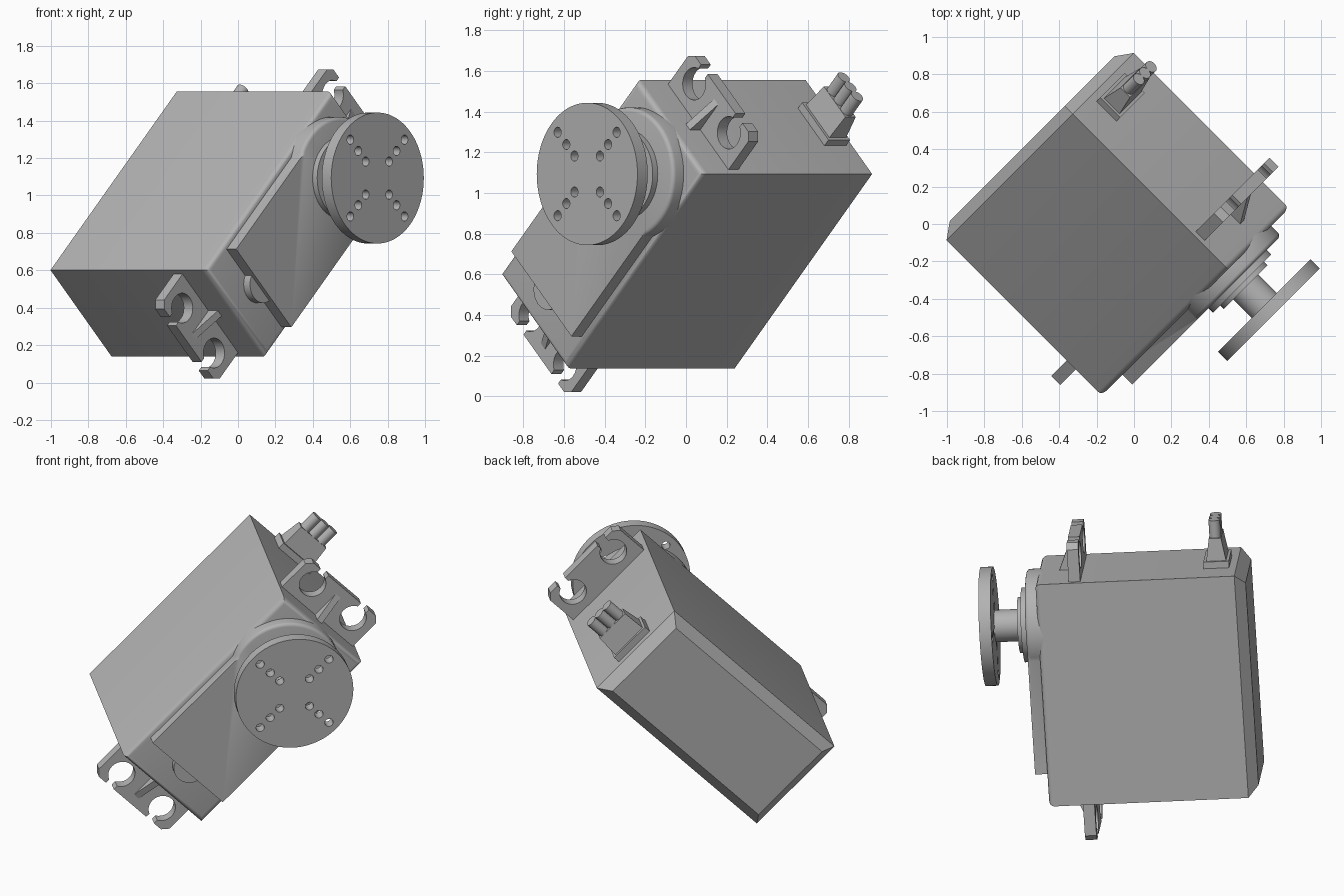
import bpy, bmesh
from math import pi, sin, cos, asin, acos, radians, sqrt
from mathutils import Matrix, Vector

cube = bpy.data.objects.get("Cube")
if cube:
    bpy.data.objects.remove(cube, do_unlink=True)

# One grey plastic for everything
grey = bpy.data.materials.new("grey_plastic")
grey.use_nodes = True
COLOUR = (0.45, 0.45, 0.45, 1)
grey.diffuse_color = COLOUR
grey.node_tree.nodes["Principled BSDF"].inputs["Base Color"].default_value = COLOUR

# Local frame: X along the case, Y across it, Z along the output shaft
R = sqrt(0.5)
LONG, ACROSS, SHAFT = Vector((0.5, 0.5, R)), Vector((-0.5, -0.5, R)), Vector((R, -R, 0))
TILT = Matrix((LONG, ACROSS, SHAFT)).transposed().to_4x4()
MID_Y = 0.643                     # centre line of the case
LOW, HIGH = -0.12, 1.23           # ends of the case
AXIS = 0.903                      # shaft position along the case
HALF = 0.327
FRONT, BACK = 0.527, -0.707


def finish(name, bm, smooth=True):
    """Turn a locally built bmesh into a tilted, shaded object."""
    bmesh.ops.recalc_face_normals(bm, faces=bm.faces)
    mesh = bpy.data.meshes.new(name)
    bm.to_mesh(mesh)
    bm.free()
    mesh.transform(TILT)
    mesh.materials.append(grey)
    ob = bpy.data.objects.new(name, mesh)
    bpy.context.collection.objects.link(ob)
    if smooth:
        shade(ob)
    return ob


def shade(ob):
    bpy.ops.object.select_all(action='DESELECT')
    ob.select_set(True)
    bpy.context.view_layer.objects.active = ob
    bpy.ops.object.shade_smooth_by_angle(angle=radians(35))


def prism(points, z0, z1):
    """Extrude an (x, y) outline from z0 to z1."""
    bm = bmesh.new()
    face = bm.faces.new([bm.verts.new((x, y, z0)) for x, y in points])
    top = bmesh.ops.extrude_face_region(bm, geom=[face])["geom"]
    for v in top:
        if isinstance(v, bmesh.types.BMVert):
            v.co.z = z1
    return bm


def box(bm, lo, hi):
    size = Vector(hi) - Vector(lo)
    centre = (Vector(hi) + Vector(lo)) / 2
    m = Matrix.Translation(centre) @ Matrix.Diagonal((*size, 1))
    return bmesh.ops.create_cube(bm, size=1, matrix=m)["verts"]


def cylinder(bm, x, y, z0, z1, r, segments=64):
    bmesh.ops.create_cone(bm, cap_ends=True, segments=segments, radius1=r, radius2=r,
                          depth=z1 - z0, matrix=Matrix.Translation((x, y, (z0 + z1) / 2)))


def arc(x, y, r, a0, a1, n):
    return [(x + r * cos(a0 + (a1 - a0) * i / n), y + r * sin(a0 + (a1 - a0) * i / n))
            for i in range(n + 1)]


def bevel(bm, rule, width, segments):
    edges = [e for e in bm.edges if rule(e)]
    bmesh.ops.bevel(bm, geom=edges, offset=width, segments=segments, profile=0.5,
                    affect='EDGES')


def at_height(z):
    return lambda e: all(abs(v.co.z - z) < 1e-4 for v in e.verts)


# Case: rounded front rim, flat chamfer round the back
bm = bmesh.new()
box(bm, (LOW, MID_Y - HALF, BACK), (HIGH, MID_Y + HALF, FRONT))
bevel(bm, at_height(BACK), 0.06, 1)
bevel(bm, at_height(FRONT), 0.03, 4)
finish("case", bm)

# Gear cover: straight sides running into a round end about the shaft
COVER_LOW, COVER_HALF, COVER_R, COVER_TOP = 0.07, 0.295, 0.327, 0.60
a = pi - asin(COVER_HALF / COVER_R)
outline = [(COVER_LOW, MID_Y + COVER_HALF), (COVER_LOW, MID_Y - COVER_HALF)]
outline += arc(AXIS, MID_Y, COVER_R, -a, a, 56)
bm = prism(outline, FRONT - 0.04, COVER_TOP)
top = at_height(COVER_TOP)
bevel(bm, lambda e: top(e) and any(v.co.x > COVER_LOW + 0.01 for v in e.verts)
      and sum(v.co.x for v in e.verts) > 1.2, 0.02, 3)
finish("gear_cover", bm)

# Small rounded lug at the low end of the cover
bm = prism(arc(COVER_LOW + 0.03, MID_Y, 0.1, pi / 2, 3 * pi / 2, 20), FRONT - 0.02, 0.575)
finish("cover_lug", bm)

# Stepped bearing collar and output shaft
for name, z0, z1, r in (("bearing_collar", 0.58, 0.635, 0.22),
                        ("bearing_ring", 0.62, 0.66, 0.165),
                        ("output_shaft", 0.64, 0.81, 0.095)):
    bm = bmesh.new()
    cylinder(bm, AXIS, MID_Y, z0, z1, r)
    finish(name, bm)

# Output disc with a cross of screw holes
bm = bmesh.new()
cylinder(bm, AXIS, MID_Y, 0.80, 0.871, 0.35, 96)
disc = finish("output_disc", bm, False)
bm = bmesh.new()
for dx, dy in ((1, 0), (0, 1), (-1, 0), (0, -1)):
    for r in (0.125, 0.205, 0.29):
        cylinder(bm, AXIS + dx * r, MID_Y + dy * r, 0.77, 0.9, 0.025, 20)
cutter = finish("hole_cutter", bm, False)
cutter.hide_render = True
cut = disc.modifiers.new("holes", 'BOOLEAN')
cut.operation, cut.solver, cut.object = 'DIFFERENCE', 'EXACT', cutter
bpy.context.view_layer.objects.active = disc
bpy.ops.object.modifier_apply(modifier=cut.name)
bpy.data.objects.remove(cutter, do_unlink=True)
shade(disc)

# Mounting flanges with two open slots and a gusset, one at each end
REACH, WIDE, TIP = 0.23, 0.297, 0.035
HOLE, HOLE_R, SLOT = (0.13, 0.17), 0.08, 0.033
open_angle = asin(SLOT / HOLE_R)
half = [(REACH, HOLE[1] - SLOT)]
half += arc(*HOLE, HOLE_R, -open_angle, open_angle - 2 * pi, 24)
half += [(REACH, HOLE[1] + SLOT), (REACH, WIDE - TIP), (REACH - TIP, WIDE), (-0.03, WIDE)]
flange = [(d, -y) for d, y in reversed(half)] + half
F0, F1 = 0.262, 0.33
for name, end, s in (("upper", HIGH, 1), ("lower", LOW, -1)):
    bm = prism([(end + s * d, MID_Y + y) for d, y in flange], F0, F1)
    finish(name + "_flange", bm)
    bm = bmesh.new()
    verts = [bm.verts.new((end + s * d, MID_Y - 0.02, z))
             for d, z in ((-0.02, F1 - 0.01), (0.2, F1 - 0.01), (-0.02, F1 + 0.08))]
    rib = bmesh.ops.extrude_face_region(bm, geom=[bm.faces.new(verts)])["geom"]
    bmesh.ops.translate(bm, vec=(0, 0.04, 0),
                        verts=[v for v in rib if isinstance(v, bmesh.types.BMVert)])
    finish(name + "_gusset", bm, False)

# Cable outlet: base plate, tapered strain relief and three wires
CABLE_Z = -0.53
bm = bmesh.new()
box(bm, (HIGH - 0.02, MID_Y - 0.13, CABLE_Z - 0.075), (HIGH + 0.04, MID_Y + 0.13, CABLE_Z + 0.075))
finish("cable_base", bm, False)
bm = bmesh.new()
for v in box(bm, (HIGH + 0.03, MID_Y - 0.115, CABLE_Z - 0.06),
             (HIGH + 0.175, MID_Y + 0.115, CABLE_Z + 0.06)):
    if v.co.x > HIGH + 0.1:
        v.co.z = CABLE_Z + (v.co.z - CABLE_Z) * 0.6
        v.co.y = MID_Y + (v.co.y - MID_Y) * 0.92
finish("strain_relief", bm, False)
for i in (-1, 0, 1):
    bm = bmesh.new()
    cylinder(bm, 0, 0, 0, 0.12, 0.034, 24)
    bm.transform(Matrix.Translation((HIGH + 0.16, MID_Y + i * 0.066, CABLE_Z))
                 @ Matrix.Rotation(pi / 2, 4, 'Y'))
    finish("wire_%d" % (i + 2), bm)
